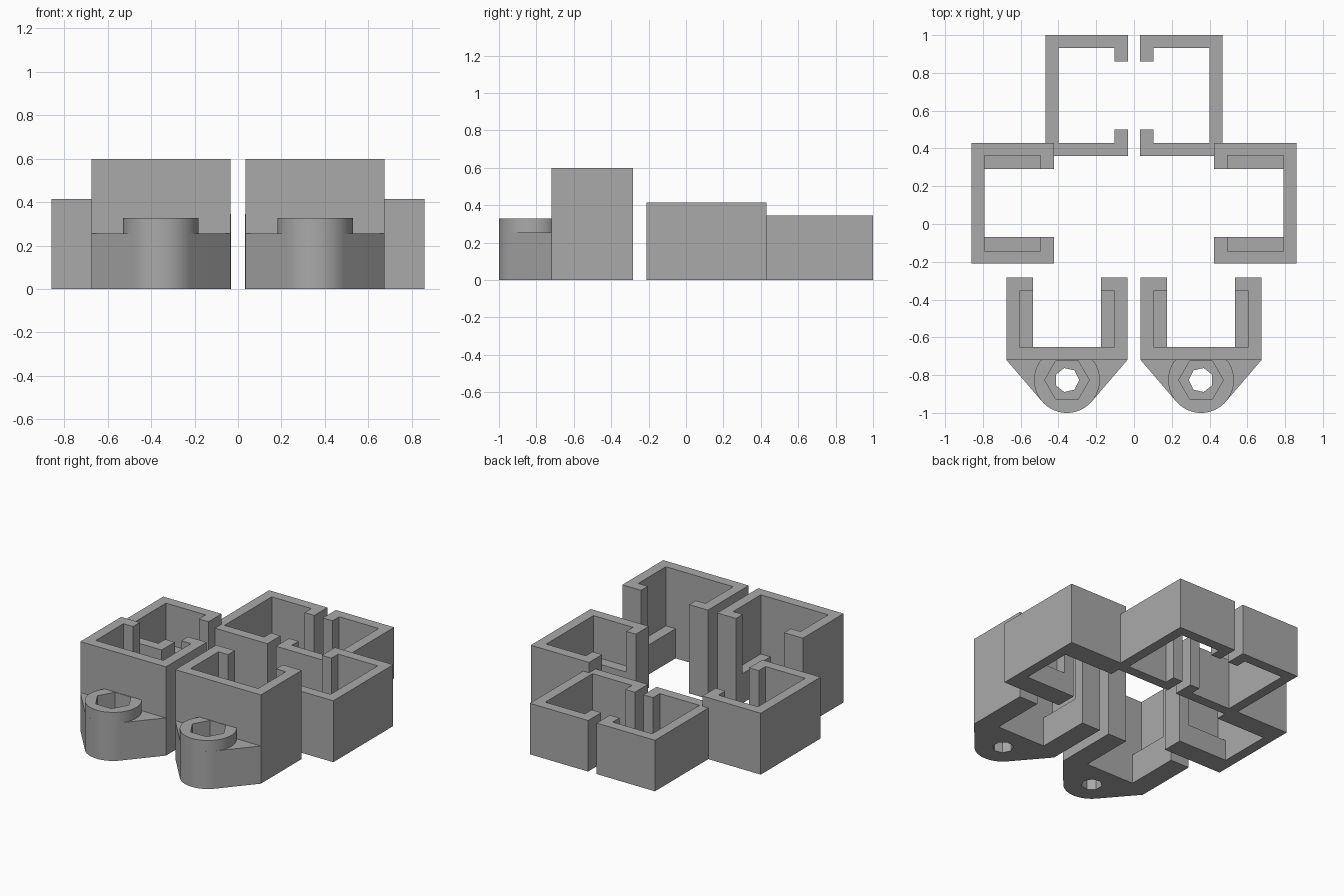
import bpy, bmesh
from math import cos, sin, pi, radians
from mathutils import Matrix

cube = bpy.data.objects.get("Cube")
if cube:
    bpy.data.objects.remove(cube, do_unlink=True)

grey = bpy.data.materials.new("plain grey")
grey.use_nodes = True
COLOUR = (0.4, 0.4, 0.4, 1)
grey.diffuse_color = COLOUR
grey.node_tree.nodes["Principled BSDF"].inputs["Base Color"].default_value = COLOUR

HALF, DEPTH, WALL, LIP = 0.32, 0.436, 0.068, 0.072


def prism(name, outline, bottom, top, place=Matrix()):
    """Extrude a flat outline between two heights, then place it."""
    bm = bmesh.new()
    face = bm.faces.new([bm.verts.new((x, y, bottom)) for x, y in outline])
    grown = bmesh.ops.extrude_face_region(bm, geom=[face])["geom"]
    bmesh.ops.translate(bm, vec=(0, 0, top - bottom),
                        verts=[v for v in grown if isinstance(v, bmesh.types.BMVert)])
    bm.transform(place)
    bmesh.ops.recalc_face_normals(bm, faces=bm.faces)
    mesh = bpy.data.meshes.new(name)
    bm.to_mesh(mesh)
    bm.free()
    mesh.materials.append(grey)
    obj = bpy.data.objects.new(name, mesh)
    bpy.context.collection.objects.link(obj)
    return obj


def ring(x, y, radius, sides, start=0.0):
    return [(x + radius * cos(start + 2 * pi * i / sides),
             y + radius * sin(start + 2 * pi * i / sides)) for i in range(sides)]


def boolean(obj, other, operation):
    mod = obj.modifiers.new(operation.lower(), 'BOOLEAN')
    mod.operation, mod.solver, mod.object = operation, 'EXACT', other
    other.hide_render = True
    other.hide_set(True)


def bake(obj, helpers):
    """Apply the modifiers and drop the helper solids."""
    graph = bpy.context.evaluated_depsgraph_get()
    mesh = bpy.data.meshes.new_from_object(obj.evaluated_get(graph))
    obj.modifiers.clear()
    obj.data = mesh
    for helper in helpers:
        bpy.data.objects.remove(helper, do_unlink=True)


def clip(name, side, place, height, ledge):
    """C-shaped bracket: back wall at local y = 0, mouth towards +y."""
    inner = HALF - WALL
    half = [(HALF, 0), (HALF, DEPTH), (inner - LIP, DEPTH),
            (inner - LIP, DEPTH - LIP), (inner, DEPTH - LIP), (inner, WALL)]
    outline = half + [(-x, y) for x, y in reversed(half)]
    prism(f"{side}_{name}", outline, 0, height, place)
    if ledge:
        for end, s in (("a", 1), ("b", -1)):
            box = [(s * inner, WALL), (s * inner, DEPTH - LIP),
                   (s * (inner - LIP), DEPTH - LIP), (s * (inner - LIP), WALL)]
            prism(f"{side}_{name}_ledge_{end}", box, 0, ledge, place)


def mount(side, s):
    """Tapered foot with a round boss, a hexagonal nut pocket and a bolt hole."""
    cx, cy, r, back = s * 0.355, -0.826, 0.174, -0.72
    # Foot: wall edge tapering tangentially onto a rounded nose
    nose = [(cx + r * cos(a), cy + r * sin(a))
            for a in (radians(-140 + 100 * i / 24) for i in range(25))]
    foot = prism(f"{side}_mount", [(cx - HALF, back)] + nose + [(cx + HALF, back)], 0, 0.255)
    # Boss, cut flat where it meets the wall
    disc = [(x, min(y, back)) for x, y in ring(cx, cy, r, 64)]
    tidy = [p for i, p in enumerate(disc)
            if p[1] < back or disc[i - 1][1] < back or disc[(i + 1) % 64][1] < back]
    boss = prism("boss_helper", tidy, 0, 0.328)
    pocket = prism("pocket_cutter", ring(cx, cy, 0.118, 6), 0.2, 0.5)
    hole = prism("hole_cutter", ring(cx, cy, 0.065, 7, 0 if s < 0 else pi), -0.1, 0.4)
    boolean(foot, boss, 'UNION')
    boolean(foot, pocket, 'DIFFERENCE')
    boolean(foot, hole, 'DIFFERENCE')
    bake(foot, (boss, pocket, hole))
    bpy.ops.object.select_all(action='DESELECT')
    foot.select_set(True)
    bpy.context.view_layer.objects.active = foot
    bpy.ops.object.shade_smooth_by_angle(angle=radians(20))


for side, s in (("left", 1), ("right", -1)):
    turn = Matrix.Rotation(s * pi / 2, 4, 'Z')
    clip("front_clip", side, Matrix.Translation((s * 0.355, -0.72, 0)), 0.6, 0.2)
    clip("side_clip", side, Matrix.Translation((s * 0.86, 0.11, 0)) @ turn, 0.415, 0.14)
    clip("back_clip", side, Matrix.Translation((s * 0.468, 0.68, 0)) @ turn, 0.345, 0)
    mount(side, s)
